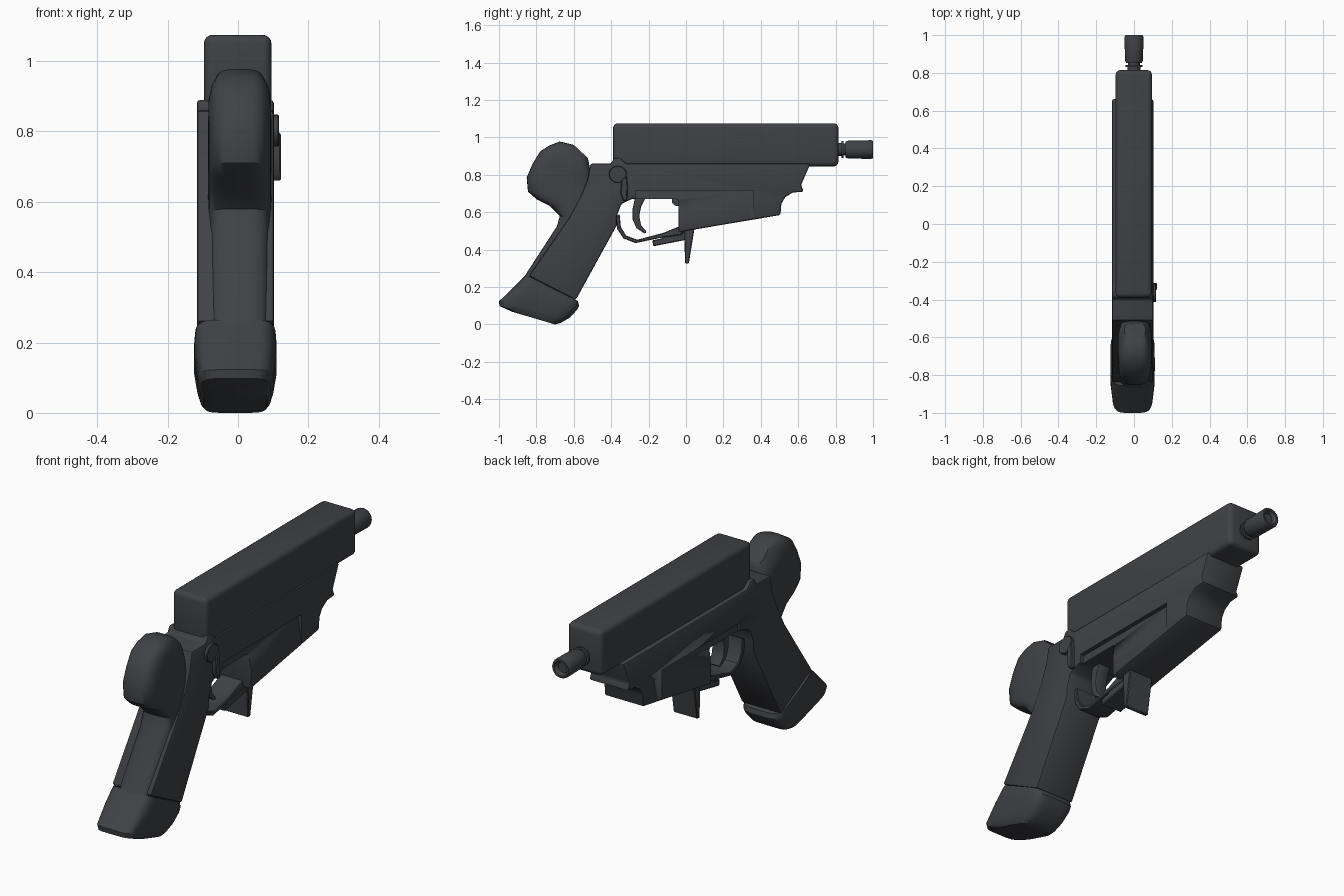
import bpy, bmesh, math
from mathutils import Vector

if "Cube" in bpy.data.objects:
    bpy.data.objects.remove(bpy.data.objects["Cube"])

mat = bpy.data.materials.new("dark_polymer")
mat.diffuse_color = (0.05, 0.053, 0.06, 1)
mat.use_nodes = True
mat.node_tree.nodes["Principled BSDF"].inputs["Base Color"].default_value = mat.diffuse_color


def finish(name, bm, bevel=0.0, segs=3):
    bmesh.ops.recalc_face_normals(bm, faces=bm.faces[:])
    me = bpy.data.meshes.new(name)
    bm.to_mesh(me)
    bm.free()
    ob = bpy.data.objects.new(name, me)
    bpy.context.collection.objects.link(ob)
    me.materials.append(mat)
    bpy.ops.object.select_all(action='DESELECT')
    ob.select_set(True)
    bpy.context.view_layer.objects.active = ob
    if bevel:
        m = ob.modifiers.new("bevel", 'BEVEL')
        m.width, m.segments = bevel, segs
        m.limit_method, m.angle_limit = 'ANGLE', math.radians(40)
        bpy.ops.object.modifier_apply(modifier="bevel")
    bpy.ops.object.shade_smooth_by_angle(angle=math.radians(35))
    return ob


def prism(name, pts, x0, x1, bevel=0.0, segs=3):
    """Side profile of (y, z) points extruded across x."""
    bm = bmesh.new()
    f = bm.faces.new([bm.verts.new((x0, y, z)) for y, z in pts])
    r = bmesh.ops.extrude_face_region(bm, geom=[f])
    vs = [v for v in r['geom'] if isinstance(v, bmesh.types.BMVert)]
    bmesh.ops.translate(bm, verts=vs, vec=(x1 - x0, 0, 0))
    return finish(name, bm, bevel, segs)


def bridge(bm, rings):
    n = len(rings[0])
    for a, b in zip(rings, rings[1:]):
        for i in range(n):
            j = (i + 1) % n
            bm.faces.new((a[i], a[j], b[j], b[i]))
    bm.faces.new(rings[0][::-1])
    bm.faces.new(rings[-1])


def loft(name, sections, cx, power, n=36, bevel=0.0):
    """Rounded rings spanning a back point to a front point with a half width."""
    bm = bmesh.new()
    rings = []
    for by, bz, fy, fz, w in sections:
        b, f = Vector((cx, by, bz)), Vector((cx, fy, fz))
        ring = []
        for i in range(n):
            t = 2 * math.pi * i / n
            c, s = math.cos(t), math.sin(t)
            u = math.copysign(abs(c) ** (2 / power), c)
            v = math.copysign(abs(s) ** (2 / power), s)
            p = (b + f) / 2 + (f - b) / 2 * u + Vector((w * v, 0, 0))
            ring.append(bm.verts.new(p))
        rings.append(ring)
    bridge(bm, rings)
    return finish(name, bm, bevel)


def lathe(name, profile, z, n=28):
    """(y, radius) profile turned about a line along y."""
    bm = bmesh.new()
    rings = [[bm.verts.new((r * math.cos(2 * math.pi * i / n), y,
                            z + r * math.sin(2 * math.pi * i / n))) for i in range(n)]
             for y, r in profile]
    bridge(bm, rings)
    return finish(name, bm)


# Upper slide
prism("slide", [(-.39, .845), (.815, .845), (.815, 1.075), (-.39, 1.075)],
      -.097, .095, .025, 4)

# Frame with grip
frame = prism("frame", [
    (-.51, .86), (-.40, .86), (-.385, .89), (-.35, .89), (-.32, .86), (.665, .86),
    (.615, .745), (.63, .71), (.57, .705), (.53, .68), (.51, .645), (.505, .585),
    (0, .50), (-.04, .49), (-.04, .67), (-.29, .67), (-.345, .645), (-.37, .58),
    (-.37, .53), (-.59, .13), (-.84, .26), (-.625, .57), (-.56, .69), (-.525, .78)],
    -.117, .102, .01, 2)

# Sloped recesses under the side ridges
for side, face in ((1, .102), (-1, -.117)):
    bm = bmesh.new()
    sec = [(face + side * .02, .715), (face - side * .022, .715),
           (face + side * .001, .56), (face + side * .02, .56)]
    rings = [[bm.verts.new((x, y, z)) for x, z in sec] for y in (-.27, .36)]
    bridge(bm, rings)
    cutter = finish("recess_cutter", bm)
    cutter.hide_render = True
    m = frame.modifiers.new("recess", 'BOOLEAN')
    m.operation, m.object, m.solver = 'DIFFERENCE', cutter, 'EXACT'
    bpy.context.view_layer.objects.active = frame
    bpy.ops.object.modifier_apply(modifier="recess")
    bpy.data.objects.remove(cutter)

# Backstrap with rounded rear lobe
loft("backstrap", [
    (-.875, .24, -.70, .18, .088), (-.69, .525, -.50, .42, .09),
    (-.675, .58, -.46, .54, .09), (-.73, .635, -.46, .63, .09),
    (-.80, .67, -.46, .67, .09), (-.845, .71, -.47, .70, .09),
    (-.852, .785, -.49, .75, .09), (-.82, .86, -.50, .78, .09),
    (-.78, .925, -.51, .82, .089), (-.73, .957, -.515, .84, .083),
    (-.675, .978, -.52, .87, .07), (-.60, .96, -.525, .89, .055)], .005, 3.4)

# Grip base
loft("grip_base", [
    (-.855, .265, -.578, .125, .115), (-.885, .235, -.572, .10, .1175),
    (-.925, .195, -.583, .078, .1175), (-1.0, .123, -.62, .037, .109),
    (-.997, .098, -.67, .008, .10), (-.93, .068, -.70, .0, .09)], -.0075, 5, 44)

# Trigger guard, trigger and catch
prism("trigger_guard", [
    (-.375, .58), (-.368, .51), (-.335, .46), (-.27, .435), (-.14, .462), (-.02, .48),
    (-.02, .53), (-.06, .515), (-.12, .49), (-.26, .453), (-.32, .475), (-.348, .52),
    (-.355, .59)], -.068, .055, .004, 1)
prism("trigger", [
    (-.27, .69), (-.285, .62), (-.285, .56), (-.265, .515), (-.22, .485), (-.21, .495),
    (-.24, .53), (-.25, .58), (-.24, .63), (-.21, .69)], -.04, .028, .006, 2)
prism("catch", [(-.075, .69), (-.03, .69), (-.03, .63), (-.06, .635), (-.075, .65)],
      -.04, .03)

# Block and spike below the guard
prism("lower_block", [(-.18, .45), (-.175, .418), (.0, .452), (.0, .50), (-.12, .485),
                      (-.13, .46)], -.065, .05, .004, 1)
prism("spike", [(-.01, .51), (.045, .51), (.015, .325), (-.005, .325)],
      -.075, .06, .004, 1)

# Side lever with pivot disc
disc = [(-.365 + .048 * math.cos(a * math.pi / 12), .803 + .045 * math.sin(a * math.pi / 12))
        for a in range(24)]
prism("lever_pivot", disc, .09, .117, .003, 1)
prism("lever_arm", [(-.345, .77), (-.318, .80), (-.312, .74), (-.315, .66), (-.335, .66),
                    (-.35, .70)], .09, .122, .004, 1)

# Barrel with rings and muzzle
lathe("barrel", [(.79, .034), (.832, .034), (.832, .046), (.842, .046), (.842, .033),
                 (.852, .033), (.852, .042), (.868, .048), (.99, .05), (1.0, .046),
                 (1.0, .036), (.98, .026)], .935)
